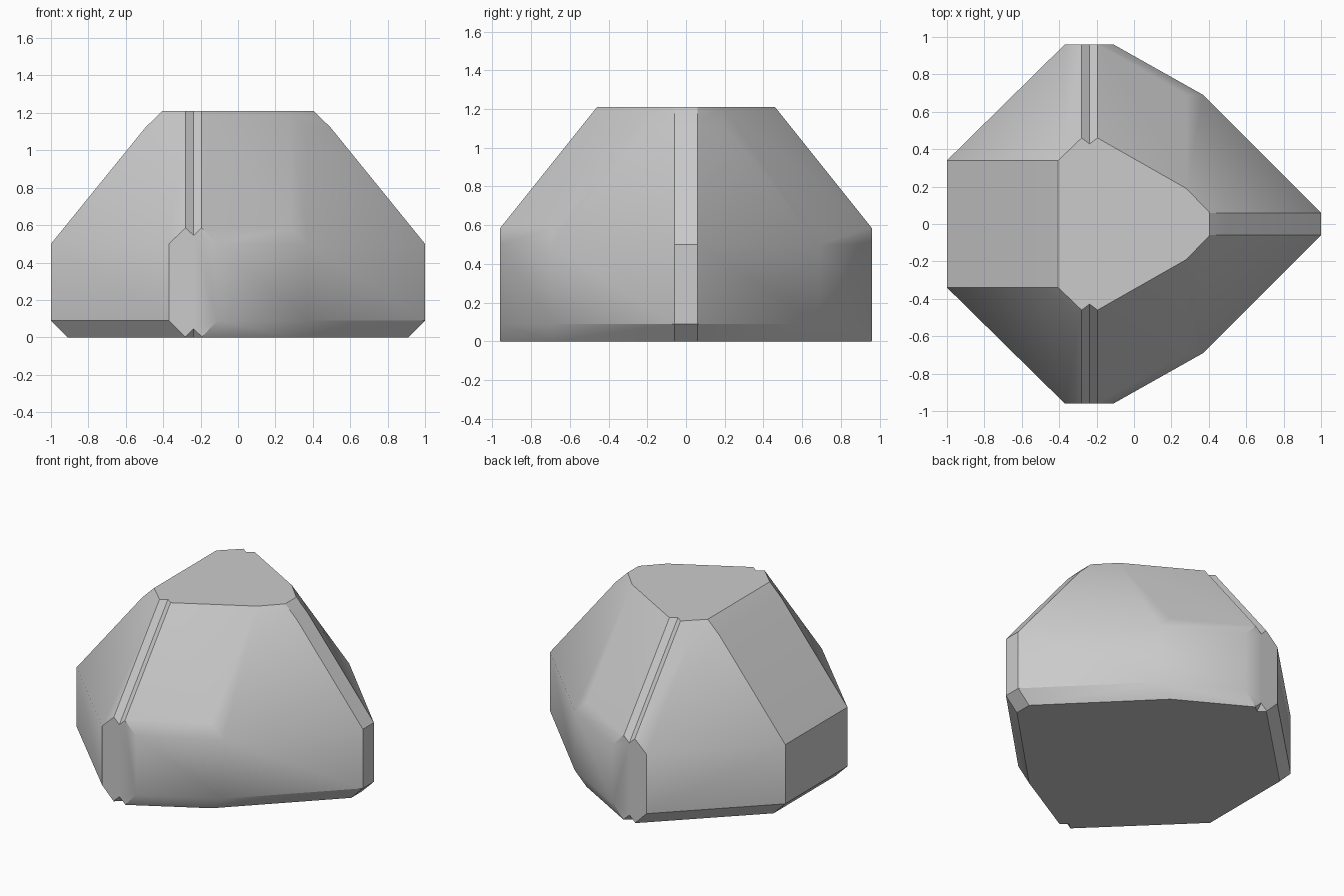
import bpy, bmesh, math

cube = bpy.data.objects.get("Cube")
if cube:
    bpy.data.objects.remove(cube, do_unlink=True)

# Single stone colour
grey = bpy.data.materials.new("stone_grey")
grey.use_nodes = True
GREY = (0.6, 0.6, 0.6, 1)
grey.diffuse_color = GREY
grey.node_tree.nodes["Principled BSDF"].inputs["Base Color"].default_value = GREY


def hull(name, points):
    """Convex solid around the points, with flat regions merged."""
    bm = bmesh.new()
    for p in points:
        bm.verts.new(p)
    res = bmesh.ops.convex_hull(bm, input=bm.verts[:])
    loose = [v for v in bm.verts if not v.link_faces]
    bmesh.ops.delete(bm, geom=loose, context='VERTS')
    bmesh.ops.dissolve_limit(bm, angle_limit=math.radians(2),
                             verts=bm.verts[:], edges=bm.edges[:])
    bmesh.ops.recalc_face_normals(bm, faces=bm.faces[:])
    mesh = bpy.data.meshes.new(name)
    bm.to_mesh(mesh)
    bm.free()
    mesh.materials.append(grey)
    obj = bpy.data.objects.new(name, mesh)
    bpy.context.collection.objects.link(obj)
    return obj


# Half outlines of each level, mirrored across y
base = [(-.91, .34), (-.28, .96), (-.195, .96), (.28, .69), (.91, .06)]
wall = [(-1, .34), (-.37, .96), (-.11, .96), (.37, .69), (1, .06)]
rim = [(-.28, .96), (-.195, .96), (.28, .69)]
shoulder = [(-.495, .34), (-.37, .46), (-.11, .46), (.37, .19), (.495, .06)]
crown = [(-.405, .34), (-.28, .46), (-.195, .46), (.28, .19), (.405, .06)]
levels = [(base, 0), (wall, .09), (wall, .5), (rim, .585),
          (shoulder, 1.122), (crown, 1.21)]
body = hull("stone_body", [(x, s * y, z) for ring, z in levels
                           for x, y in ring for s in (-1, 1)])


def groove(side, start, end, up):
    """V-shaped cutter whose valley runs between two (y, z) points."""
    pts = []
    for t in (-.5, 1.5):
        y = start[0] + (end[0] - start[0]) * t
        z = start[1] + (end[1] - start[1]) * t
        pts += [(-.2375, side * y, z)]
        pts += [(-.2375 + dx, side * y, z + up * .06) for dx in (-.064, .064)]
    return hull("groove_cutter", pts)


# Long groove down each slope and a small nick at each foot
for side in (-1, 1):
    for start, end, up in (((.96, .545), (.428, 1.21), 1),
                           ((.96, .045), (.92, 0), -1)):
        cutter = groove(side, start, end, up)
        cutter.hide_render = True
        mod = body.modifiers.new("groove", 'BOOLEAN')
        mod.operation = 'DIFFERENCE'
        mod.solver = 'EXACT'
        mod.object = cutter
        bpy.context.view_layer.objects.active = body
        bpy.ops.object.modifier_apply(modifier=mod.name)
        bpy.data.objects.remove(cutter, do_unlink=True)

# Soft shading over gentle edges, sharp elsewhere
bpy.ops.object.select_all(action='DESELECT')
body.select_set(True)
bpy.context.view_layer.objects.active = body
bpy.ops.object.shade_smooth_by_angle(angle=math.radians(32))
